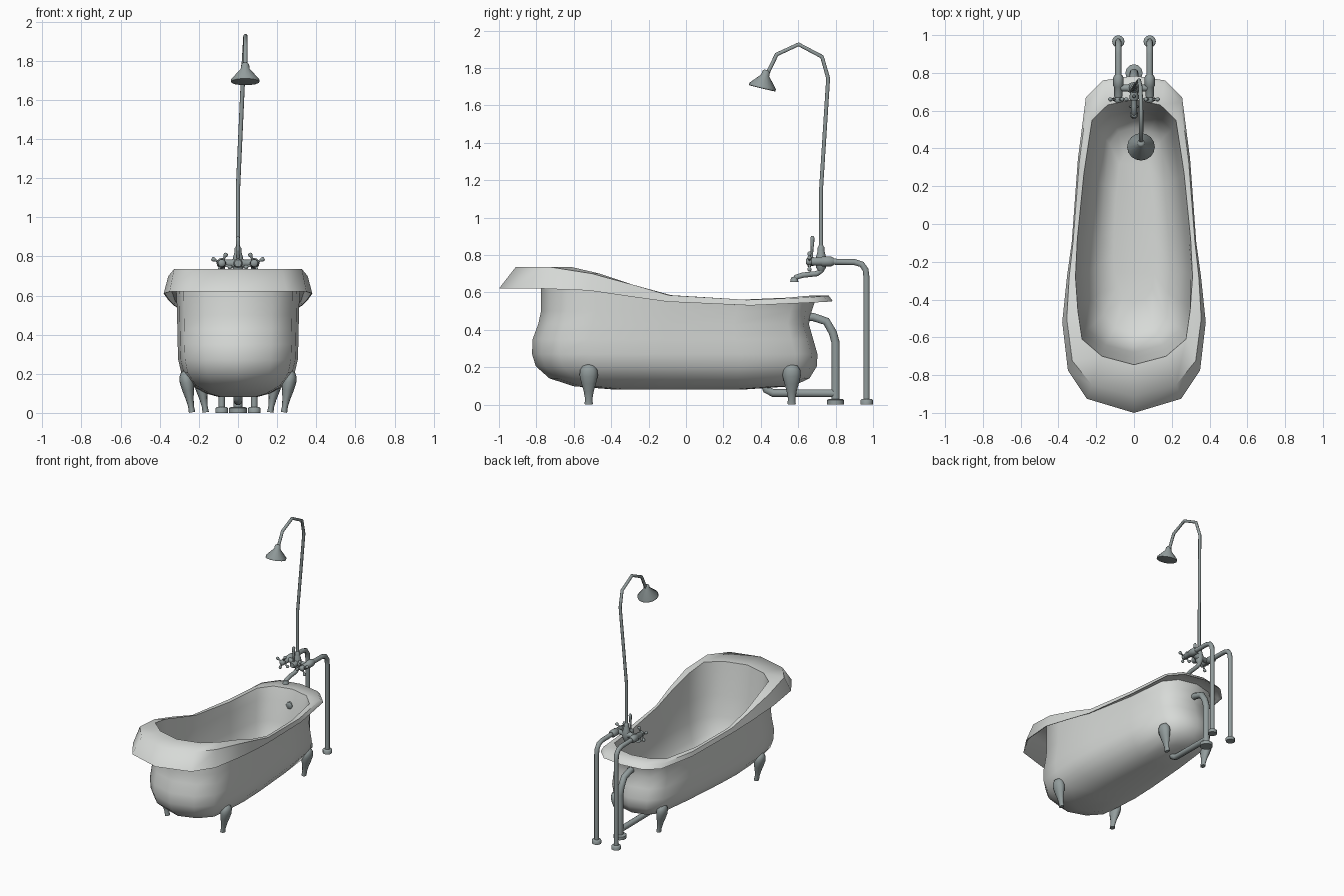
import bpy, bmesh, math
from mathutils import Vector, Matrix

if "Cube" in bpy.data.objects:
    bpy.data.objects.remove(bpy.data.objects["Cube"])


def material(name, rgb):
    m = bpy.data.materials.new(name)
    m.diffuse_color = (*rgb, 1)
    m.use_nodes = True
    m.node_tree.nodes["Principled BSDF"].inputs["Base Color"].default_value = m.diffuse_color
    return m


ENAMEL = material("enamel_white", (0.68, 0.70, 0.68))
METAL = material("brushed_metal", (0.29, 0.335, 0.335))


def finish(obj, mat, angle):
    obj.data.materials.append(mat)
    bpy.ops.object.select_all(action='DESELECT')
    obj.select_set(True)
    bpy.context.view_layer.objects.active = obj
    bpy.ops.object.shade_smooth_by_angle(angle=math.radians(angle))
    return obj


def loft(name, rings, mat, angle=50):
    """Skin closed rings of equal size and cap both ends."""
    bm = bmesh.new()
    vs = [[bm.verts.new(p) for p in r] for r in rings]
    n = len(rings[0])
    for a, b in zip(vs, vs[1:]):
        for i in range(n):
            j = (i + 1) % n
            bm.faces.new((a[i], a[j], b[j], b[i]))
    bm.faces.new(vs[0][::-1])
    bm.faces.new(vs[-1])
    bmesh.ops.recalc_face_normals(bm, faces=bm.faces)
    me = bpy.data.meshes.new(name)
    bm.to_mesh(me)
    bm.free()
    obj = bpy.data.objects.new(name, me)
    bpy.context.collection.objects.link(obj)
    return finish(obj, mat, angle)


def turned(name, profile, loc, axis=(0, 0, 1), sides=12, flat=1.0):
    """Revolve (radius, height) pairs about an axis through loc."""
    rot = Vector((0, 0, 1)).rotation_difference(Vector(axis)).to_matrix()
    rings = []
    for r, h in profile:
        rings.append([Vector(loc) + rot @ Vector((flat * r * math.cos(t), r * math.sin(t), h))
                      for t in (2 * math.pi * k / sides for k in range(sides))])
    return loft(name, rings, METAL)


def tube(name, pts, radius):
    """Round pipe along a polyline."""
    cu = bpy.data.curves.new(name, 'CURVE')
    cu.dimensions = '3D'
    cu.bevel_depth = radius
    cu.bevel_resolution = 3
    cu.use_fill_caps = True
    sp = cu.splines.new('POLY')
    sp.points.add(len(pts) - 1)
    for p, c in zip(sp.points, pts):
        p.co = (*c, 1)
    obj = bpy.data.objects.new(name, cu)
    bpy.context.collection.objects.link(obj)
    bpy.ops.object.select_all(action='DESELECT')
    obj.select_set(True)
    bpy.context.view_layer.objects.active = obj
    bpy.ops.object.convert(target='MESH')
    return finish(bpy.context.view_layer.objects.active, METAL, 50)


# Tub: half outlines of the rim, head end to tap end
outer = [(0, -1.0, .62), (.25, -.925, .62), (.35, -.775, .62), (.38, -.52, .61), (.355, -.28, .575),
         (.33, -.1, .55), (.297, .345, .53), (.255, .67, .545), (.165, .76, .55), (0, .785, .553)]
inner = [(0, -.745, .735), (.17, -.70, .735), (.275, -.61, .735), (.297, -.46, .70), (.31, -.28, .64),
         (.30, -.08, .585), (.265, .27, .56), (.222, .55, .572), (.14, .63, .58), (0, .66, .582)]


def mirrored(half):
    return half + [(-x, y, z) for x, y, z in half[-2:0:-1]]


def level(z, head, tap, sx):
    """Horizontal section: the inner outline stretched between two y ends."""
    return mirrored([(x * sx, head + (y + .745) / 1.405 * (tap - head), z if z else iz - .022)
                     for x, y, iz in inner])


crest, under = [], []
for k, (o, i) in enumerate(zip(outer, inner)):
    t = .65 + .02 * k
    x, y = i[0] + (o[0] - i[0]) * t, i[1] + (o[1] - i[1]) * t
    crest.append((x, y, i[2]))
    under.append((i[0] + (x - i[0]) * .9, i[1] + (y - i[1]) * .9, i[2] - .016))
lip = [(x * .985, y * .99, z) for x, y, z in outer]

loft("bathtub", [
    level(.08, -.38, .30, .30), level(.098, -.60, .57, .52), level(.14, -.73, .66, .78),
    level(.205, -.803, .70, .935), level(.27, -.823, .703, .985), level(.35, -.82, .68, .995),
    level(.43, -.79, .657, 1.0), level(.50, -.775, .672, 1.005), level(0, -.775, .692, 1.015),
    mirrored(under), mirrored(lip), mirrored(outer), mirrored(crest), mirrored(inner),
    level(.49, -.71, .632, .96), level(.34, -.68, .60, .90), level(.22, -.65, .57, .78),
    level(.145, -.58, .51, .58), level(.12, -.42, .38, .35)], ENAMEL, 55)

# Four tapered feet
for side, s in (("right", 1), ("left", -1)):
    for end, x, y in (("head", .235, -.52), ("tap", .165, .565)):
        turned(f"{end}_foot_{side}",
               [(.022, 0), (.02, .03), (.027, .07), (.04, .115), (.049, .155), (.046, .185),
                (.032, .207), (.01, .215)], (s * x, y, .003), (s * .17, 0, 1), 12, .75)

# Floor flange shape shared by the pipes
def flange(name, x, y, r):
    turned(name, [(r, 0), (r, .024), (r * .8, .03)], (x, y, 0))


# Overflow and drain plumbing
tube("overflow_pipe", [(0, .62, .47), (0, .68, .468), (0, .75, .445), (0, .785, .385),
                       (0, .80, .33), (0, .80, .01)], .023)
turned("overflow_cover", [(.026, 0), (.026, .02), (.018, .026)], (0, .64, .47), (0, -1, 0))
tube("drain_pipe", [(0, .42, .11), (0, .43, .08), (0, .465, .062), (0, .80, .06)], .022)
flange("drain_flange", 0, .80, .046)

# Supply pipes, valves and cross handles
for side, s in (("right", 1), ("left", -1)):
    x = s * .083
    tube(f"supply_pipe_{side}", [(x, .72, .765), (x, .90, .762), (x, .94, .75), (x, .96, .72),
                                 (x, .965, .68), (x, .965, .01)], .017)
    flange(f"supply_flange_{side}", x, .966, .033)
    turned(f"valve_{side}", [(.015, 0), (.022, .012), (.022, .06), (.027, .065), (.027, .11),
                             (.02, .125)], (x, .665, .765), (0, 1, 0))
    turned(f"handle_hub_{side}", [(.013, 0), (.02, .008), (.02, .026), (.012, .035)],
           (x, .642, .765), (0, 1, 0))
    for k in range(4):
        a = math.radians(25 * s + 90 * k)
        turned(f"handle_spoke_{side}_{k}", [(.005, 0), (.006, .036), (.011, .042), (.011, .052),
                                            (.006, .057)],
               (x, .66, .765), (math.cos(a), 0, math.sin(a)), 8)

# Mixer body, spout and diverter lever
turned("mixer_bar", [(.018, -.083), (.018, -.035), (.026, -.02), (.026, .02), (.018, .035),
                     (.018, .083)], (0, .72, .765), (1, 0, 0))
turned("mixer_body", [(.014, -.05), (.026, -.03), (.03, 0), (.026, .03), (.018, .06)],
       (0, .722, .762))
turned("diverter_hub", [(.018, 0), (.024, .01), (.02, .06)], (0, .655, .765), (0, 1, 0))
turned("diverter_lever", [(.006, 0), (.007, .06), (.011, .11), (.011, .128), (.005, .137)],
       (0, .672, .765), (0, .03, 1), 8)
tube("spout", [(0, .722, .76), (0, .722, .715), (0, .70, .70), (0, .625, .692), (0, .59, .682),
               (0, .58, .66)], .015)
turned("spout_tip", [(.022, 0), (.02, .014), (.014, .026)], (0, .579, .655))

# Shower riser with gooseneck and rose
turned("riser_collar", [(.018, 0), (.018, .04), (.012, .05)], (0, .722, .80))
tube("shower_riser", [(0, .722, .78), (0, .722, 1.15), (.027, .76, 1.745), (.034, .727, 1.86),
                      (.038, .602, 1.926), (.038, .485, 1.872), (.037, .433, 1.765)], .011)
turned("shower_rose", [(.062, -.002), (.073, 0), (.073, .012), (.022, .07), (.02, .092),
                       (.012, .1)], (.037, .407, 1.692), (0, .235, .97), 16)
